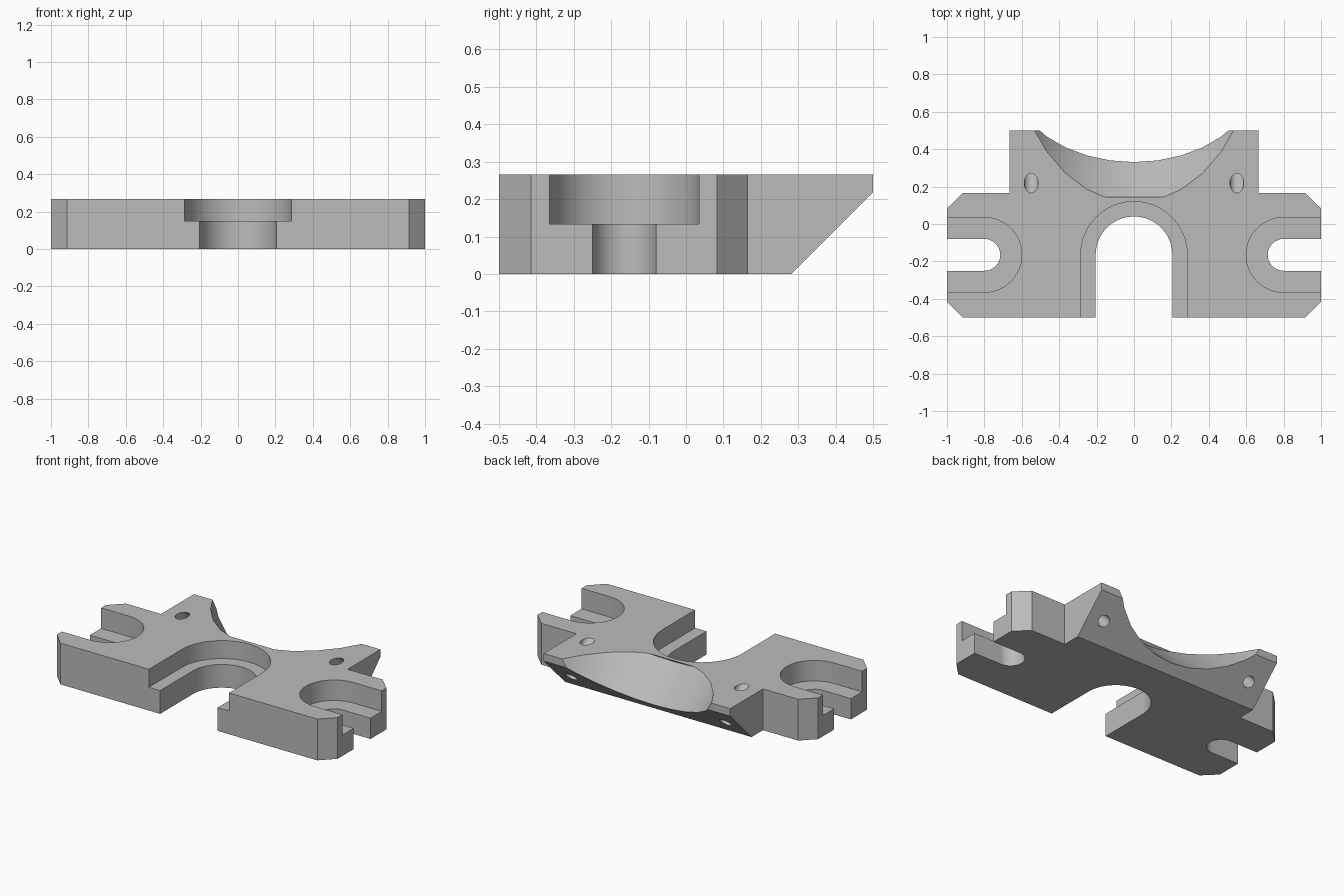
import bpy, math
from math import cos, sin, pi
from mathutils import Matrix, Vector

if "Cube" in bpy.data.objects:
    bpy.data.objects.remove(bpy.data.objects["Cube"])

HEIGHT = 0.266
SLOT_Y = -0.165

grey = bpy.data.materials.new("plain_grey")
grey.use_nodes = True
grey.diffuse_color = (0.5, 0.5, 0.5, 1)
grey.node_tree.nodes["Principled BSDF"].inputs["Base Color"].default_value = (0.5, 0.5, 0.5, 1)


def prism(name, profile, low, high, matrix=Matrix()):
    """Extrude a counter-clockwise profile along local z, then place it."""
    n = len(profile)
    verts = [matrix @ Vector((x, y, z)) for z in (low, high) for x, y in profile]
    faces = [list(range(n))[::-1], list(range(n, 2 * n))]
    faces += [(i, (i + 1) % n, n + (i + 1) % n, n + i) for i in range(n)]
    mesh = bpy.data.meshes.new(name)
    mesh.from_pydata(verts, [], faces)
    mesh.materials.append(grey)
    obj = bpy.data.objects.new(name, mesh)
    bpy.context.collection.objects.link(obj)
    return obj


def circle(radius, sides):
    return [(radius * cos(2 * pi * i / sides), radius * sin(2 * pi * i / sides)) for i in range(sides)]


def slot(radius, length, sides=32):
    """Slot running towards -y from a round end centred on the origin."""
    arc = [(radius * cos(pi * i / sides), radius * sin(pi * i / sides)) for i in range(sides + 1)]
    return arc + [(-radius, -length), (radius, -length)]


# Plate with chamfered side tabs
half = [(0.915, -0.5), (1, -0.415), (1, 0.083), (0.915, 0.166), (0.665, 0.166), (0.665, 0.5)]
plate = prism("mounting_plate", half + [(-x, y) for x, y in reversed(half)], 0, HEIGHT)
cutters = []

# Sloped underside at the back
yz_plane = Matrix(((0, 0, 1, 0), (1, 0, 0, 0), (0, 1, 0, 0), (0, 0, 0, 1)))
cutters.append(prism("slope_cutter", [(0.182, -0.1), (0.7, -0.1), (0.7, 0.418)], -1.2, 1.2, yz_plane))

# Stepped centre slot, open to the front
centre = Matrix.Translation((0, SLOT_Y, 0))
cutters.append(prism("centre_slot_cutter", slot(0.205, 0.6), -0.1, 0.4, centre))
cutters.append(prism("centre_step_cutter", slot(0.285, 0.6), 0.15, 0.4, centre))

# Tilted axis, square to the sloped underside
tilt = Matrix.Rotation(math.radians(45), 4, 'X')

# Round saddle cut in the back edge
radius = 0.66
bottom = Vector((0, 0.138, HEIGHT - 0.024))
saddle = Matrix.Translation(bottom) @ tilt @ Matrix.Translation((0, radius, 0))
cutters.append(prism("saddle_cutter", circle(radius, 32), -1.2, 0.012, saddle))

for side, word in ((1, "left"), (-1, "right")):
    # Stepped side slots
    place = Matrix.Translation((0.8 * side, SLOT_Y, 0)) @ Matrix.Rotation(side * pi / 2, 4, 'Z')
    cutters.append(prism(word + "_slot_cutter", slot(0.085, 0.4), -0.1, 0.4, place))
    cutters.append(prism(word + "_step_cutter", slot(0.2, 0.4), 0.134, 0.4, place))
    # Tilted screw holes
    hole = Matrix.Translation((0.55 * side, 0.218, HEIGHT)) @ tilt
    cutters.append(prism(word + "_hole_cutter", circle(0.037, 24), -0.5, 0.2, hole))

# Cut everything out of the plate
bpy.context.view_layer.objects.active = plate
for cutter in cutters:
    mod = plate.modifiers.new(cutter.name, 'BOOLEAN')
    mod.operation = 'DIFFERENCE'
    mod.solver = 'EXACT'
    mod.object = cutter
    bpy.ops.object.modifier_apply(modifier=mod.name)
    bpy.data.objects.remove(cutter)

bpy.ops.object.select_all(action='DESELECT')
plate.select_set(True)
bpy.ops.object.shade_smooth_by_angle(angle=math.radians(25))
